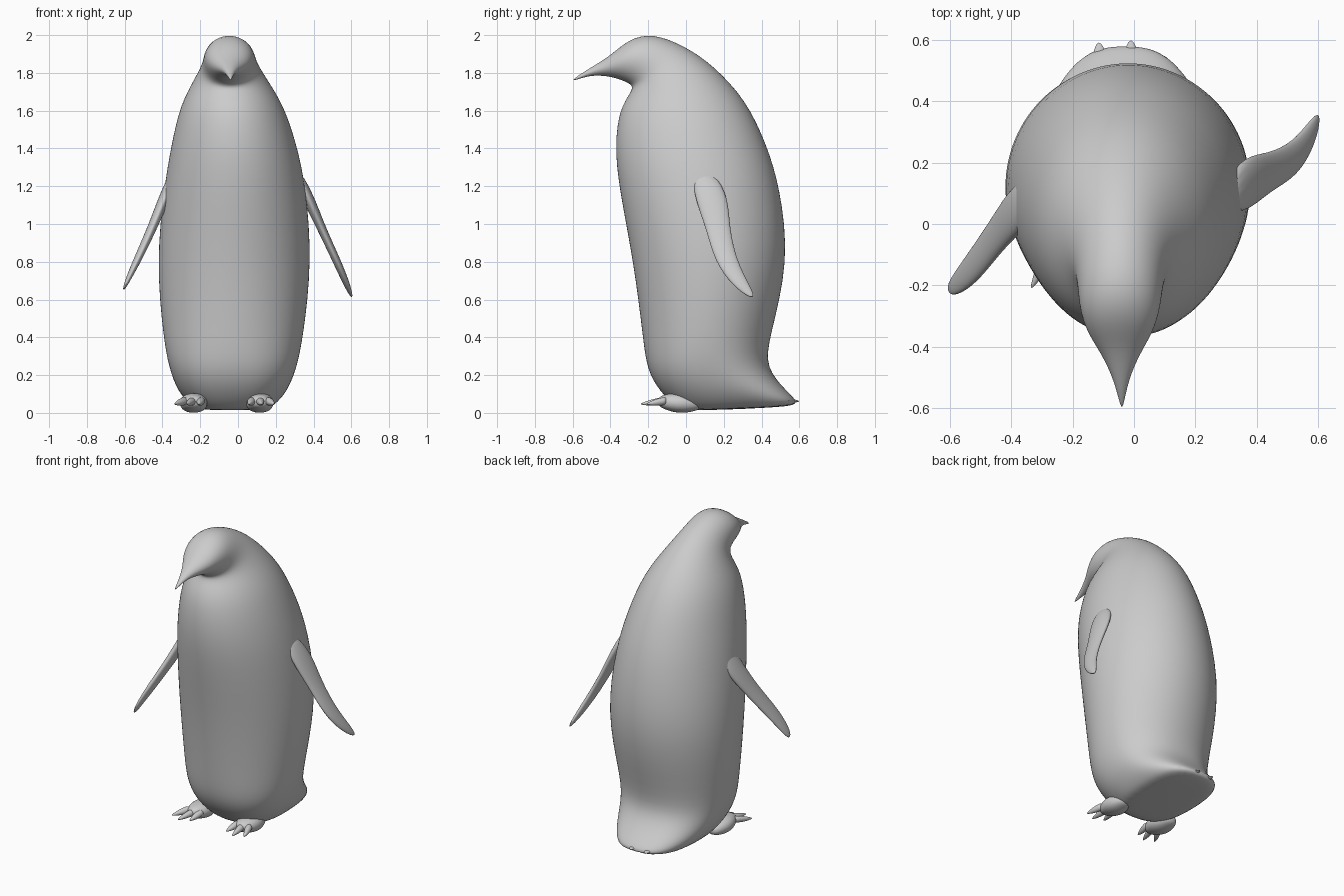
import bpy, bmesh, math
from mathutils import Vector

if "Cube" in bpy.data.objects:
    bpy.data.objects.remove(bpy.data.objects["Cube"])


def loft(name, rings, sides=12):
    """Skin a list of (centre, axis a, axis b, roundness power) rings."""
    bm = bmesh.new()
    loops = []
    for c, a, b, p in rings:
        loop = []
        for i in range(sides):
            t = 2 * math.pi * i / sides
            u, v = math.cos(t), math.sin(t)
            u = math.copysign(abs(u) ** p, u)
            v = math.copysign(abs(v) ** p, v)
            loop.append(bm.verts.new(Vector(c) + Vector(a) * u + Vector(b) * v))
        loops.append(loop)
    for lo, hi in zip(loops, loops[1:]):
        for i in range(sides):
            j = (i + 1) % sides
            bm.faces.new((lo[i], lo[j], hi[j], hi[i]))
    bm.faces.new(loops[0][::-1])
    bm.faces.new(loops[-1])
    bmesh.ops.recalc_face_normals(bm, faces=bm.faces)
    for f in bm.faces:
        f.smooth = True
    me = bpy.data.meshes.new(name)
    bm.to_mesh(me)
    bm.free()
    ob = bpy.data.objects.new(name, me)
    bpy.context.collection.objects.link(ob)
    mod = ob.modifiers.new("smooth", "SUBSURF")
    mod.levels = mod.render_levels = 2


def body_ring(front_y, front_z, back_y, back_z, w):
    """Ring through a front and a back point; boxier low down, head set off to one side."""
    z = (front_z + back_z) / 2
    cx = -0.03 + 0.012 * z if z < 1.3 else -0.014 - 0.055 * (z - 1.3)
    return ((cx, (front_y + back_y) / 2, z), (w, 0, 0),
            (0, (back_y - front_y) / 2, (back_z - front_z) / 2), min(1, 0.74 + 0.6 * z))


# Body, head and beak in one sweep: front y, z, back y, z, half width
loft("body", [body_ring(*r) for r in (
    (0.02, 0.01, 0.55, 0.03, 0.17),
    (-0.04, 0.02, 0.6, 0.055, 0.22),
    (-0.14, 0.11, 0.54, 0.11, 0.29),
    (-0.21, 0.23, 0.42, 0.24, 0.34),
    (-0.23, 0.4, 0.445, 0.4, 0.373),
    (-0.28, 0.8, 0.552, 0.8, 0.416),
    (-0.36, 1.2, 0.5, 1.2, 0.378),
    (-0.38, 1.42, 0.43, 1.42, 0.334),
    (-0.355, 1.61, 0.32, 1.66, 0.275),
    (-0.29, 1.7, 0.14, 1.845, 0.185),
    (-0.28, 1.735, 0, 1.94, 0.143),
    (-0.345, 1.763, -0.18, 2.015, 0.136),
    (-0.39, 1.777, -0.31, 1.975, 0.108),
    (-0.44, 1.785, -0.4, 1.89, 0.064),
    (-0.51, 1.787, -0.51, 1.825, 0.023),
    (-0.598, 1.757, -0.602, 1.765, 0.004))], 28)

# Flippers: x, y, z, half chord; thickness follows the chord
for name, path in (
    ("right_flipper", ((0.31, 0.09, 1.28, 0.06), (0.37, 0.135, 1.14, 0.095),
                       (0.44, 0.168, 0.98, 0.064), (0.525, 0.21, 0.8, 0.062),
                       (0.58, 0.295, 0.67, 0.048), (0.603, 0.35, 0.61, 0.015))),
    ("left_flipper", ((-0.32, 0.09, 1.31, 0.06), (-0.38, 0.055, 1.16, 0.09),
                      (-0.445, -0.03, 1, 0.07), (-0.52, -0.135, 0.835, 0.064),
                      (-0.585, -0.2, 0.7, 0.04), (-0.606, -0.21, 0.65, 0.013)))):
    loft(name, [((x, y, z), (0.4 * h, 0, 0), (0, h, 0), 1) for x, y, z, h in path])


def spike(name, start, end, width, height):
    """Flat finger that stays full, then tapers to its end."""
    a, b = Vector(start), Vector(end)
    rings = []
    for i in range(5):
        k = i / 4
        s = max(0.15, 1 - k ** 3)
        rings.append((a.lerp(b, k), (width * s, 0, 0), (0, 0, height * s), 1))
    loft(name, rings)


# Feet: rounded instep with three splayed toes
for side, cx, splay in (("left", -0.235, -0.035), ("right", 0.115, 0.01)):
    rings = []
    for i in range(6):
        k = i / 5
        s = math.sin(math.pi * (0.15 + 0.7 * k))
        rings.append(((cx, 0.08 - 0.23 * k, 0.045 + 0.015 * k),
                      (0.078 * s, 0, 0), (0, 0, 0.055 * s), 0.9))
    loft(side + "_foot", rings)
    for toe in (-1, 0, 1):
        spike(f"{side}_toe_{toe + 2}", (cx + 0.04 * toe, -0.1, 0.065),
              (cx + 0.065 * toe + splay, -0.24 + 0.03 * abs(toe), 0.047), 0.023, 0.022)

# Ragged tail feathers along the rear edge
for i, (x, tip) in enumerate(((-0.19, 0.5), (-0.115, 0.595), (-0.01, 0.602), (0.1, 0.55))):
    spike(f"tail_feather_{i + 1}", (x * 0.8, 0.35, 0.07), (x, tip, 0.062), 0.055, 0.026)
